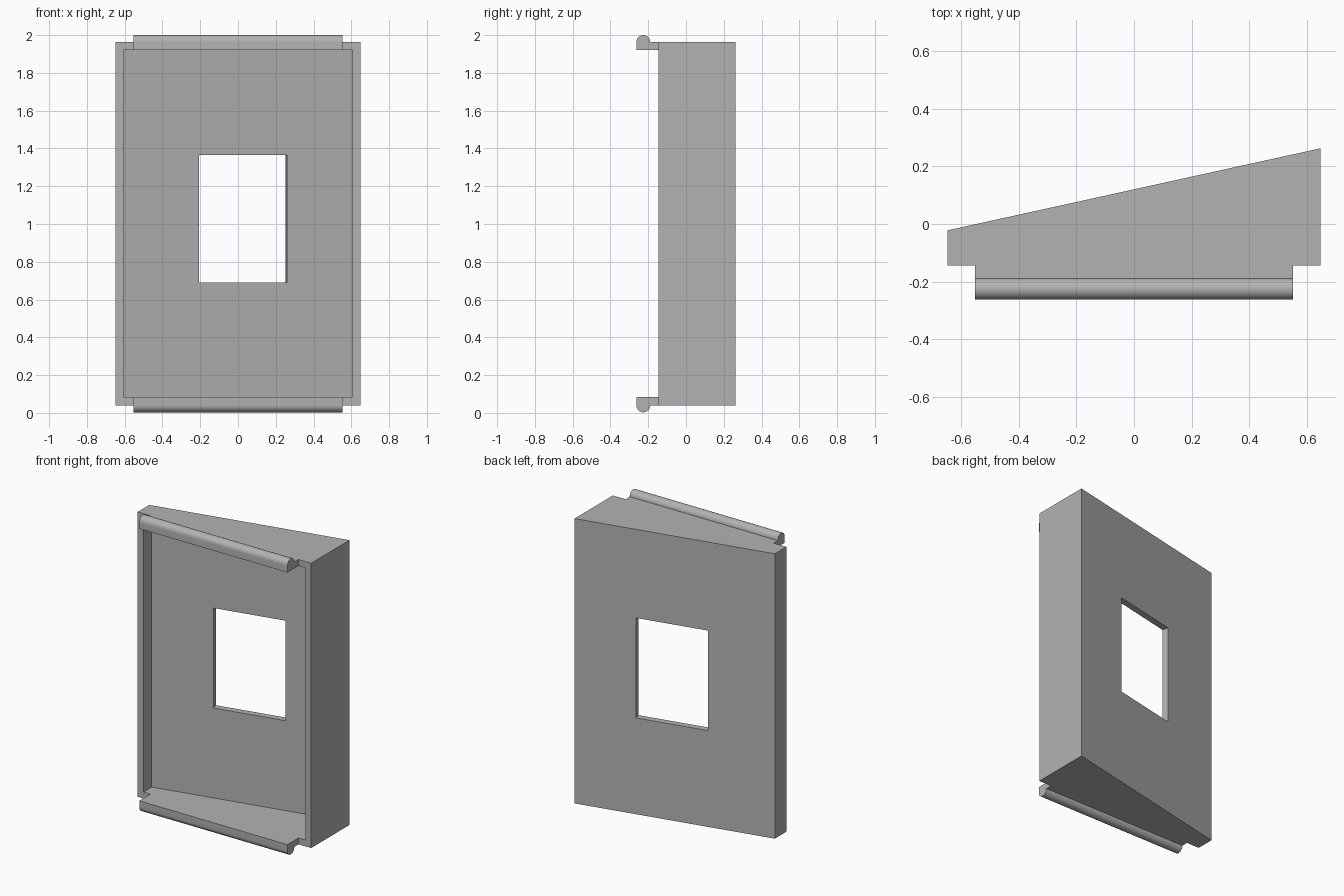
import bpy, bmesh, math
from mathutils import Vector, Matrix

cube = bpy.data.objects.get("Cube")
if cube:
    bpy.data.objects.remove(cube, do_unlink=True)

grey = bpy.data.materials.new("plain grey")
grey.use_nodes = True
COLOUR = (0.45, 0.45, 0.45, 1)
grey.diffuse_color = COLOUR
grey.node_tree.nodes["Principled BSDF"].inputs["Base Color"].default_value = COLOUR

HALF_W = 0.648            # half width of the housing
FRONT, BACK_R, BACK_L = -0.145, -0.022, 0.263
LOW, HIGH = 0.04, 1.963   # housing bottom and top
WALL = 0.043
ANGLE = math.atan2(BACK_L - BACK_R, 2 * HALF_W)


def prism(name, points, offset):
    """Extrude a closed polygon along an offset vector."""
    bm = bmesh.new()
    face = bm.faces.new([bm.verts.new(p) for p in points])
    new = bmesh.ops.extrude_face_region(bm, geom=[face])["geom"]
    bmesh.ops.translate(bm, vec=Vector(offset),
                        verts=[v for v in new if isinstance(v, bmesh.types.BMVert)])
    bmesh.ops.recalc_face_normals(bm, faces=bm.faces)
    mesh = bpy.data.meshes.new(name)
    bm.to_mesh(mesh)
    bm.free()
    mesh.materials.append(grey)
    ob = bpy.data.objects.new(name, mesh)
    bpy.context.collection.objects.link(ob)
    return ob


def cut(ob, cutter):
    """Subtract the cutter, then remove it."""
    mod = ob.modifiers.new("cut", "BOOLEAN")
    mod.operation, mod.solver, mod.object = "DIFFERENCE", "EXACT", cutter
    bpy.context.view_layer.objects.active = ob
    bpy.ops.object.modifier_apply(modifier=mod.name)
    bpy.data.objects.remove(cutter, do_unlink=True)


def back_y(x):
    return BACK_R + (x + HALF_W) * math.tan(ANGLE)


def wedge(name, half, front, shift, low, high):
    """Box with a slanted back, seen from above as a trapezium."""
    pts = [(-half, front, low), (half, front, low),
           (half, back_y(half) - shift, low), (-half, back_y(-half) - shift, low)]
    return prism(name, pts, (0, 0, high - low))


# Wedge-shaped housing, hollow and open at the front
housing = wedge("housing", HALF_W, FRONT, 0, LOW, HIGH)
cut(housing, wedge("cavity", HALF_W - WALL, FRONT - 0.2, WALL / math.cos(ANGLE),
                   LOW + WALL, HIGH - WALL))

# Window cut square to the slanted back panel
centre = 0.018
turn = Matrix.Translation((centre, back_y(centre), 0)) @ Matrix.Rotation(ANGLE, 4, "Z")
half = 0.233 / math.cos(ANGLE)
corners = [(-half, -0.1, 0.69), (half, -0.1, 0.69), (half, -0.1, 1.365), (-half, -0.1, 1.365)]
through = turn.to_3x3() @ Vector((0, 0.2, 0))
cut(housing, prism("window_cutter", [turn @ Vector(c) for c in corners], through))

# Clip rails: flat tab ending in a rounded bead, above and below
RADIUS, BEAD_Y, RAIL = 0.037, -0.226, 0.553
for name, edge, up in (("top_clip_rail", HIGH, 1), ("bottom_clip_rail", LOW, -1)):
    inner = edge - up * WALL
    profile = [(FRONT, edge), (FRONT, inner), (BEAD_Y - RADIUS, inner)]
    for i in range(17):
        a = math.pi * (1 - i / 16)
        profile.append((BEAD_Y + RADIUS * math.cos(a), edge + up * RADIUS * math.sin(a)))
    rail = prism(name, [(-RAIL, y, z) for y, z in profile], (2 * RAIL, 0, 0))
    bpy.ops.object.select_all(action="DESELECT")
    rail.select_set(True)
    bpy.context.view_layer.objects.active = rail
    bpy.ops.object.shade_smooth_by_angle(angle=math.radians(30))
